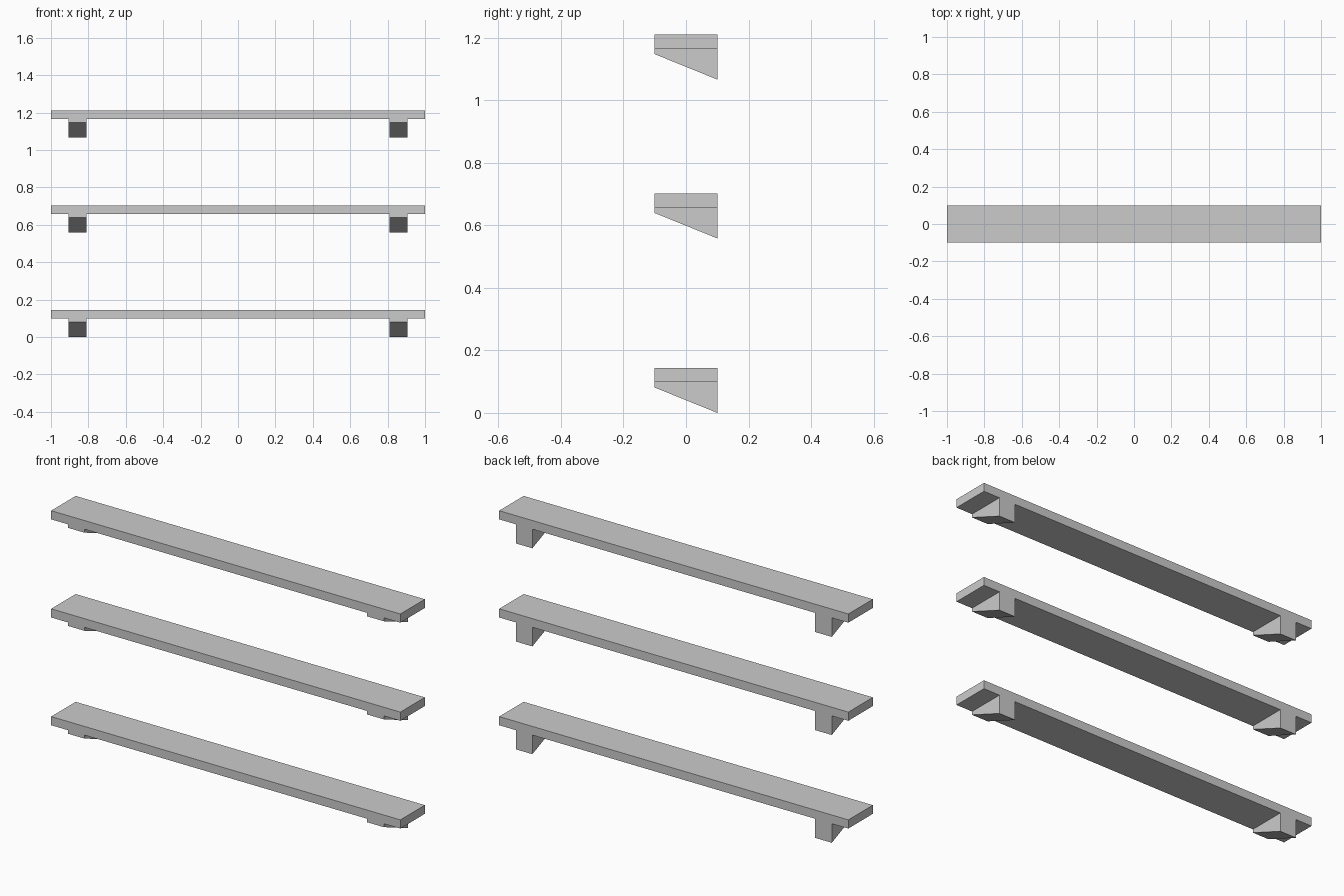
import bpy, bmesh

if "Cube" in bpy.data.objects:
    bpy.data.objects.remove(bpy.data.objects["Cube"])

DEPTH = 0.1          # half depth
PLANK = 0.045        # plank thickness
DROP_BACK = 0.144    # bracket bottom below shelf top, at the wall
DROP_FRONT = 0.063   # bracket bottom below shelf top, at the front
INNER, OUTER = 0.81, 0.905


def profile(drop):
    """Front outline of a plank with two brackets, shelf top at z = 0."""
    right = [(1, 0), (1, -PLANK), (OUTER, -PLANK), (OUTER, -drop),
             (INNER, -drop), (INNER, -PLANK)]
    return right + [(-x, z) for x, z in reversed(right)]


def make_shelf(name, top):
    bm = bmesh.new()
    front = [bm.verts.new((x, -DEPTH, z)) for x, z in profile(DROP_FRONT)]
    back = [bm.verts.new((x, DEPTH, z)) for x, z in profile(DROP_BACK)]
    bm.faces.new(front)
    bm.faces.new(back[::-1])
    n = len(front)
    for i in range(n):
        j = (i + 1) % n
        bm.faces.new((front[i], back[i], back[j], front[j]))
    bmesh.ops.recalc_face_normals(bm, faces=bm.faces[:])
    mesh = bpy.data.meshes.new(name)
    bm.to_mesh(mesh)
    bm.free()
    obj = bpy.data.objects.new(name, mesh)
    obj.location.z = top
    bpy.context.collection.objects.link(obj)


# Three wall shelves, each with a pair of wedge brackets
for name, top in (("lower_shelf", 0.144), ("middle_shelf", 0.702), ("upper_shelf", 1.21)):
    make_shelf(name, top)
